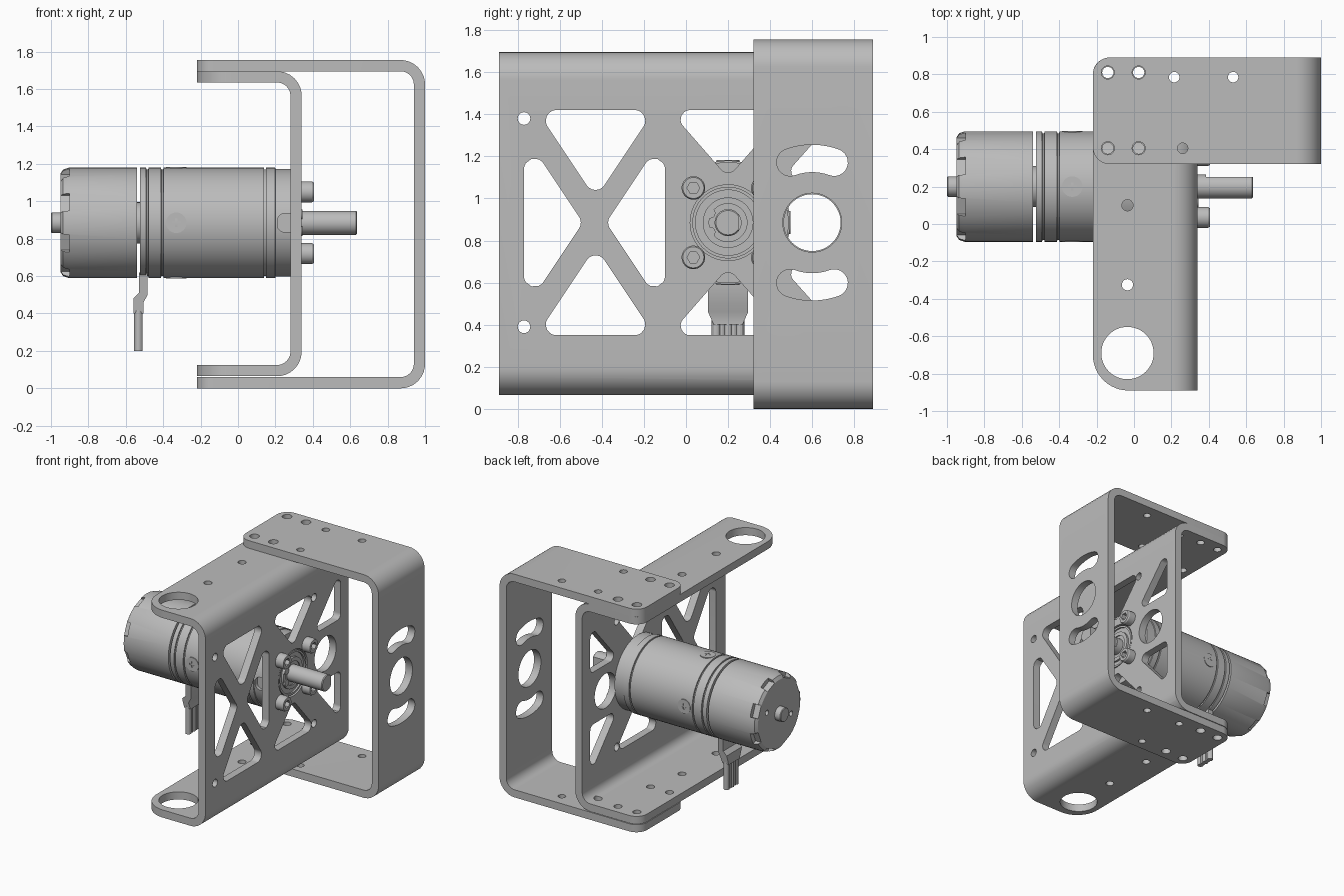
import bpy, bmesh, math
from mathutils import Vector

cube = bpy.data.objects.get("Cube")
if cube:
    bpy.data.objects.remove(cube, do_unlink=True)

grey = bpy.data.materials.new("satin grey")
grey.use_nodes = True
grey.diffuse_color = (0.5, 0.5, 0.5, 1)
grey.node_tree.nodes["Principled BSDF"].inputs["Base Color"].default_value = (0.5, 0.5, 0.5, 1)

CY, CZ, R = 0.2, 0.885, 0.295   # motor axis and radius
parts = []


def finish(name, bm):
    bmesh.ops.recalc_face_normals(bm, faces=bm.faces)
    mesh = bpy.data.meshes.new(name)
    bm.to_mesh(mesh)
    bm.free()
    mesh.materials.append(grey)
    ob = bpy.data.objects.new(name, mesh)
    bpy.context.collection.objects.link(ob)
    parts.append(ob)
    return ob


def rounded(corners, radii, steps=8):
    """2D outline with an arc at each corner."""
    pts = [Vector(c) for c in corners]
    if not isinstance(radii, (list, tuple)):
        radii = [radii] * len(pts)
    out = []
    for i, (p, r) in enumerate(zip(pts, radii)):
        if r == 0:
            out.append(p)
            continue
        u = (pts[i - 1] - p).normalized()
        v = (pts[(i + 1) % len(pts)] - p).normalized()
        half = u.angle(v) / 2
        c = p + (u + v).normalized() * r / math.sin(half)
        a, b = (p + w * r / math.tan(half) - c for w in (u, v))
        out += [c + a.lerp(b, k / steps).normalized() * r for k in range(steps + 1)]
    return out


def circle(u, v, r, n=32):
    return [(u + r * math.cos(2 * math.pi * k / n), v + r * math.sin(2 * math.pi * k / n)) for k in range(n)]


def rect(u0, v0, u1, v1):
    return [(u0, v0), (u1, v0), (u1, v1), (u0, v1)]


def prism(name, outlines, axis, lo, hi):
    """Extrude one or more outlines along an axis."""
    place = {"X": lambda u, v, t: (t, u, v), "Y": lambda u, v, t: (u, t, v), "Z": lambda u, v, t: (u, v, t)}[axis]
    bm = bmesh.new()
    for pts in outlines:
        a = [bm.verts.new(place(u, v, lo)) for u, v in pts]
        b = [bm.verts.new(place(u, v, hi)) for u, v in pts]
        bm.faces.new(a)
        bm.faces.new(b)
        for i in range(len(a)):
            bm.faces.new((a[i - 1], a[i], b[i], b[i - 1]))
    return finish(name, bm)


def lathe(name, profile, cy=CY, cz=CZ, n=64):
    """Revolve (x, radius) pairs about a line along x."""
    bm = bmesh.new()
    rings = [[bm.verts.new((x, u, v)) for u, v in circle(cy, cz, r, n)] for x, r in profile]
    bm.faces.new(rings[0])
    bm.faces.new(rings[-1])
    for a, b in zip(rings, rings[1:]):
        for i in range(n):
            bm.faces.new((a[i - 1], a[i], b[i], b[i - 1]))
    return finish(name, bm)


def boolean(ob, tool, operation="DIFFERENCE"):
    mod = ob.modifiers.new("cut", "BOOLEAN")
    mod.operation, mod.solver, mod.object = operation, "EXACT", tool
    bpy.context.view_layer.objects.active = ob
    bpy.ops.object.modifier_apply(modifier=mod.name)
    parts.remove(tool)
    bpy.data.objects.remove(tool, do_unlink=True)


def channel(name, x1, z0, z1, y0, y1, t=0.06):
    """Bent sheet channel, open towards -x."""
    x0 = -0.22
    corners = [(x0, z0), (x1, z0), (x1, z1), (x0, z1), (x0, z1 - t), (x1 - t, z1 - t), (x1 - t, z0 + t), (x0, z0 + t)]
    bend, inner = 0.13, 0.07
    return prism(name, [rounded(corners, [0, bend, bend, 0, 0, inner, inner, 0])], "Y", y0, y1)


def flip(pts):
    """Mirror an outline about the height of the motor axis."""
    return [(u, 2 * CZ - v) for u, v in pts]


# Outer channel with flange holes and web slots
outer = channel("outer_channel", 1.0, 0, 1.755, 0.32, 0.89)
boolean(outer, prism("plan", [rounded(rect(-0.22, 0.32, 1.1, 0.89), [0.09, 0, 0, 0.09])], "Z", -1, 3), "INTERSECT")
pairs = [(x, y) for x in (-0.14, 0.025) for y in (0.405, 0.81)]
holes = [circle(x, y, 0.035, 24) for x, y in pairs]
holes += [circle(x, y, 0.028, 24) for x, y in ((0.215, 0.785), (0.53, 0.785), (0.26, 0.405))]
boolean(outer, prism("holes", holes, "Z", -1, 3))


def arc(r, a0, a1, steps, cy, cz):
    return [(cy + r * math.sin(a0 + (a1 - a0) * k / steps), cz + r * math.cos(a0 + (a1 - a0) * k / steps))
            for k in range(steps + 1)]


sweep, mid, half = math.radians(20), 0.305, 0.065
end_y, end_z = 0.6 + mid * math.sin(sweep), CZ + mid * math.cos(sweep)
slot = arc(mid + half, -sweep, sweep, 12, 0.6, CZ)
slot += arc(half, sweep, sweep + math.pi, 12, end_y, end_z)[1:-1]
slot += arc(mid - half, sweep, -sweep, 12, 0.6, CZ)
slot += arc(half, math.pi - sweep, 2 * math.pi - sweep, 12, 1.2 - end_y, end_z)[1:-1]
boolean(outer, prism("slots", [slot, flip(slot), circle(0.6, CZ, 0.14, 48)], "X", 0.8, 1.2))

# Inner channel with wheel holes, truss cut-outs and motor opening
inner = channel("inner_channel", 0.34, 0.065, 1.695, -0.89, 0.89)
boolean(inner, prism("plan", [rounded(rect(-0.22, -0.89, 0.5, 0.89), [0.19, 0, 0, 0.09], 14)], "Z", -1, 3), "INTERSECT")
holes = [circle(x, y, 0.03, 24) for x, y in pairs + [(0.215, 0.785), (-0.035, 0.1), (-0.035, -0.325)]]
boolean(inner, prism("holes", holes + [circle(-0.035, -0.69, 0.14, 48)], "Z", -1, 3))
cuts = [rounded([(-0.77, 0.465), (-0.49, CZ), (-0.77, 1.305)], 0.05),
        rounded([(-0.10, 0.465), (-0.38, CZ), (-0.10, 1.305)], 0.05),
        circle(CY, CZ, 0.18, 64), circle(0.6, CZ, 0.135, 48)]
for tri in (rounded([(-0.71, 1.42), (-0.15, 1.42), (-0.43, 1.0)], 0.05),
            rounded([(-0.08, 1.42), (0.48, 1.42), (0.2, 1.1)], 0.045),
            rounded([(0.45, 1.09), (0.79, 1.09), (0.79, 1.47)], 0.04),
            circle(-0.77, 1.38, 0.03, 24), circle(0.46, 1.38, 0.03, 24)):
    cuts += [tri, flip(tri)]
boolean(inner, prism("truss", cuts, "X", 0.2, 0.5))

# Motor can with notched end cap
can = lathe("motor_can", [(-0.95, 0.262), (-0.935, 0.285), (-0.905, R), (-0.54, R)])
notches = []
for k in range(8):
    a = math.pi / 8 + k * math.pi / 4
    c, s = math.cos(a), math.sin(a)
    notches.append([(CY + r * c - w * s, CZ + r * s + w * c)
                    for r, w in ((0.26, -0.05), (0.4, -0.05), (0.4, 0.05), (0.26, 0.05))])
vents = [circle(CY + s * 0.15, CZ + s * 0.06, 0.02, 16) for s in (-1, 1)]
boolean(can, prism("notches", notches + vents, "X", -1.1, -0.9))
lathe("rear_bearing", [(-1.0, 0.05), (-0.995, 0.055), (-0.94, 0.055)], n=32)
lathe("motor_core", [(-0.6, 0.11), (-0.48, 0.11)], n=40)

# Gearbox with turned grooves
profile = [(-0.525, R)]
for x in (-0.485, -0.405, 0.145):
    profile += [(x - 0.006, R), (x - 0.005, R - 0.01), (x + 0.005, R - 0.01), (x + 0.006, R)]
profile += [(0.199, R), (0.2, 0.288), (0.28, 0.288)]
gearbox = lathe("gearbox", profile)
boolean(gearbox, prism("pockets", [rounded(rect(0.21, CZ - 0.05, 0.4, CZ + 0.05), [0.04, 0, 0, 0.04])],
                       "Y", -0.2, CY - 0.26))
lathe("front_boss", [(0.27, 0.17), (0.335, 0.17), (0.335, 0.155), (0.322, 0.155), (0.322, 0.12),
                     (0.338, 0.12), (0.338, 0.09), (0.33, 0.09)])
for s in (-1, 1):
    prism("retainer_ear", [circle(CY - 0.085, CZ + s * 0.045, 0.025, 16)], "X", 0.32, 0.345)

# Output shaft with a flat
shaft = lathe("output_shaft", [(0.3, 0.064), (0.63, 0.064), (0.636, 0.058)], n=40)
boolean(shaft, prism("flat", [rect(0.385, CY + 0.05, 0.8, 0.4)], "Z", 0.7, 1.1))

# Socket-head mounting screws
for sy in (-1, 1):
    for sz in (-1, 1):
        y, z = CY + sy * 0.165, CZ + sz * 0.165
        screw = lathe("mounting_screw", [(0.27, 0.035), (0.33, 0.035), (0.33, 0.056), (0.395, 0.056), (0.405, 0.05)], y, z, 32)
        boolean(screw, lathe("hex", [(0.37, 0.03), (0.5, 0.03)], y, z, 6))

# Cross-head screws around the gearbox
for axis, centre, v in (("Y", CY, CZ), ("Z", CZ, CY)):
    for s in (-1, 1):
        lo, hi = centre + s * 0.28, centre + s * (R + 0.002)
        side = prism("side_screw", [circle(-0.33, v, 0.055)], axis, lo, hi)
        w, l = 0.006, 0.022
        x = -0.33
        cross = [(x - l, v - w), (x - w, v - w), (x - w, v - l), (x + w, v - l), (x + w, v - w), (x + l, v - w),
                 (x + l, v + w), (x + w, v + w), (x + w, v + l), (x - w, v + l), (x - w, v + w), (x - l, v + w)]
        boolean(side, prism("cross", [cross], axis, centre + s * 0.288, centre + s * 0.4))

# Cable boot, tapered towards the wires
boot = prism("cable_boot", [[(-0.53, 0.62), (-0.483, 0.62), (-0.483, 0.5), (-0.505, 0.46), (-0.505, 0.4),
                             (-0.56, 0.4), (-0.56, 0.48), (-0.53, 0.51)]], "Y", CY - 0.095, CY + 0.095)
for vert in boot.data.vertices:
    if vert.co.z < 0.45:
        vert.co.y = CY + (vert.co.y - CY) * 0.72
for k in range(-2, 3):
    prism("wire", [circle(-0.533, CY + k * 0.028, 0.018 if k % 2 else 0.022, 12)], "Z", 0.2, 0.42)

# Smooth shading with crisp edges
bpy.ops.object.select_all(action="DESELECT")
for ob in parts:
    ob.select_set(True)
bpy.context.view_layer.objects.active = parts[0]
bpy.ops.object.shade_smooth_by_angle(angle=math.radians(30))
